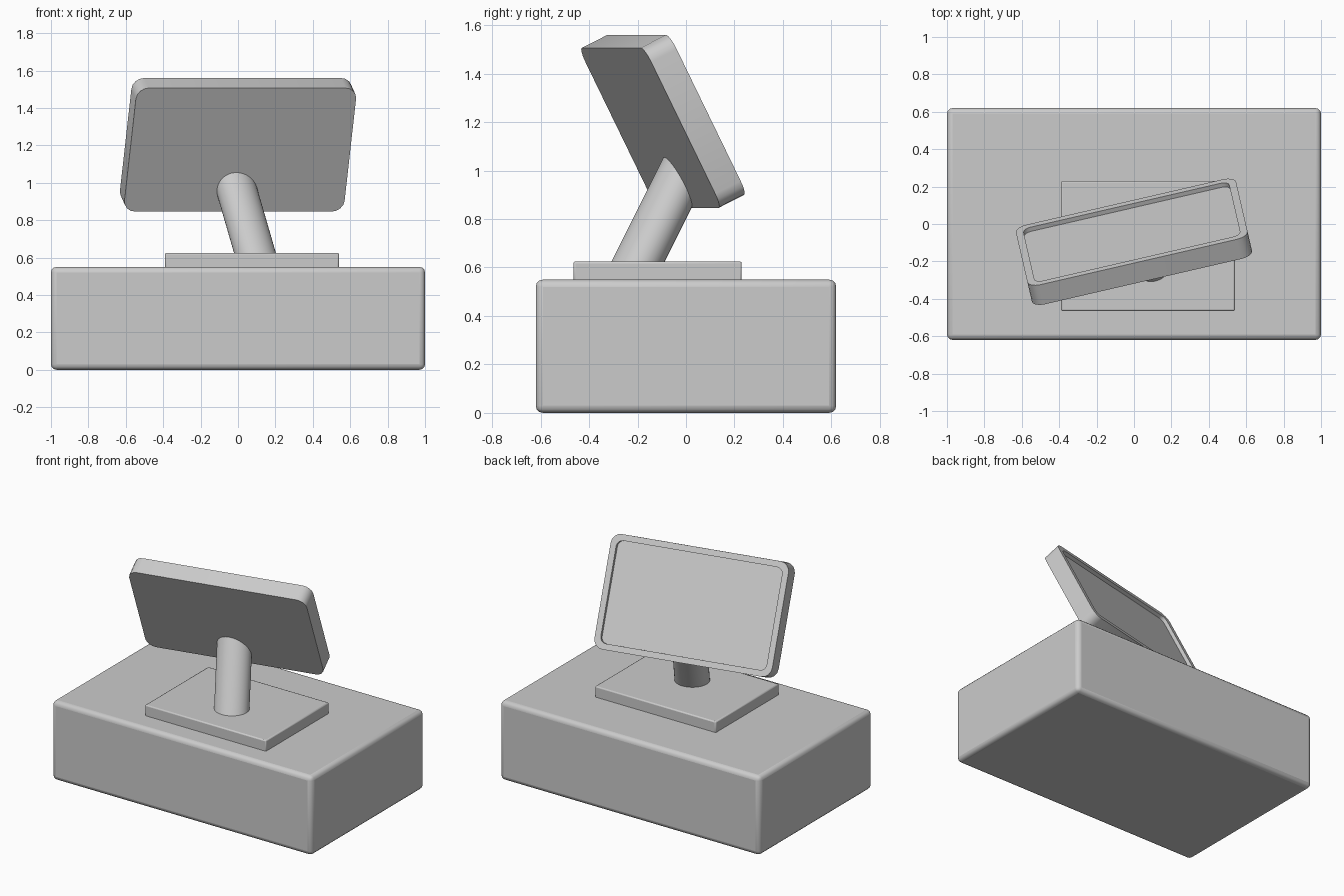
import bpy, bmesh, math
from mathutils import Vector, Matrix

if "Cube" in bpy.data.objects:
    bpy.data.objects.remove(bpy.data.objects["Cube"])


def finish(bm, name, bevel=0.0, segments=3):
    bmesh.ops.recalc_face_normals(bm, faces=bm.faces)
    me = bpy.data.meshes.new(name)
    bm.to_mesh(me)
    bm.free()
    ob = bpy.data.objects.new(name, me)
    bpy.context.collection.objects.link(ob)
    if bevel:
        mod = ob.modifiers.new("bevel", 'BEVEL')
        mod.width, mod.segments = bevel, segments
    bpy.ops.object.select_all(action='DESELECT')
    ob.select_set(True)
    bpy.context.view_layer.objects.active = ob
    bpy.ops.object.shade_smooth_by_angle(angle=math.radians(35))
    return ob


def box(name, lo, hi, bevel, segments):
    lo, hi = Vector(lo), Vector(hi)
    bm = bmesh.new()
    m = Matrix.Translation((lo + hi) / 2) @ Matrix.Diagonal((*(hi - lo), 1))
    bmesh.ops.create_cube(bm, size=1, matrix=m)
    return finish(bm, name, bevel, segments)


def rounded_rect(w, h, r, seg=4):
    pts = []
    for i, (sx, sy) in enumerate([(1, 1), (-1, 1), (-1, -1), (1, -1)]):
        for k in range(seg + 1):
            a = math.pi / 2 * (i + k / seg)
            pts.append((sx * (w / 2 - r) + r * math.cos(a),
                        sy * (h / 2 - r) + r * math.sin(a)))
    return pts


def loft(rings):
    bm = bmesh.new()
    loops = [[bm.verts.new(p) for p in ring] for ring in rings]
    n = len(loops[0])
    for a, b in zip(loops, loops[1:]):
        for i in range(n):
            j = (i + 1) % n
            bm.faces.new((a[i], a[j], b[j], b[i]))
    bm.faces.new(loops[0][::-1])
    bm.faces.new(loops[-1])
    return bm


# Cash drawer body and stand plate
box("drawer_base", (-1, -0.62, 0), (1, 0.62, 0.55), 0.03, 3)
box("stand_plate", (-0.39, -0.465, 0.54), (0.54, 0.23, 0.625), 0.008, 2)

# Display frame: u along width, v up the panel, n out of the screen
yaw, tilt = math.radians(13), math.radians(26.5)
u = Vector((math.cos(yaw), math.sin(yaw), 0))
back = Vector((-math.sin(yaw), math.cos(yaw), 0))
up = Vector((0, 0, 1))
v = up * math.cos(tilt) - back * math.sin(tilt)
n = back * math.cos(tilt) + up * math.sin(tilt)
centre = Vector((0, -0.095, 1.203))
W, H, D, rim, recess = 1.208, 0.738, 0.12, 0.04, 0.025


def ring(inset, depth):
    return [centre + u * x + v * y + n * depth
            for x, y in rounded_rect(W - 2 * inset, H - 2 * inset, 0.065 - inset * 0.6)]


# Display slab with recessed screen
finish(loft([ring(0, -D / 2), ring(0, D / 2), ring(rim, D / 2),
             ring(rim, D / 2 - recess)]), "display")

# Slanted neck, ending just inside the back of the display
slant = Vector((-0.29, 0.5, 1))
foot = [Vector((0.092 + 0.112 * math.cos(a), -0.2 + 0.11 * math.sin(a), 0.62)) - slant * 0.02
        for a in (2 * math.pi * i / 40 for i in range(40))]
stop = centre - n * (D / 2 - 0.02)
head = [p + slant * ((stop - p).dot(n) / slant.dot(n)) for p in foot]
finish(loft([foot, head]), "neck")
